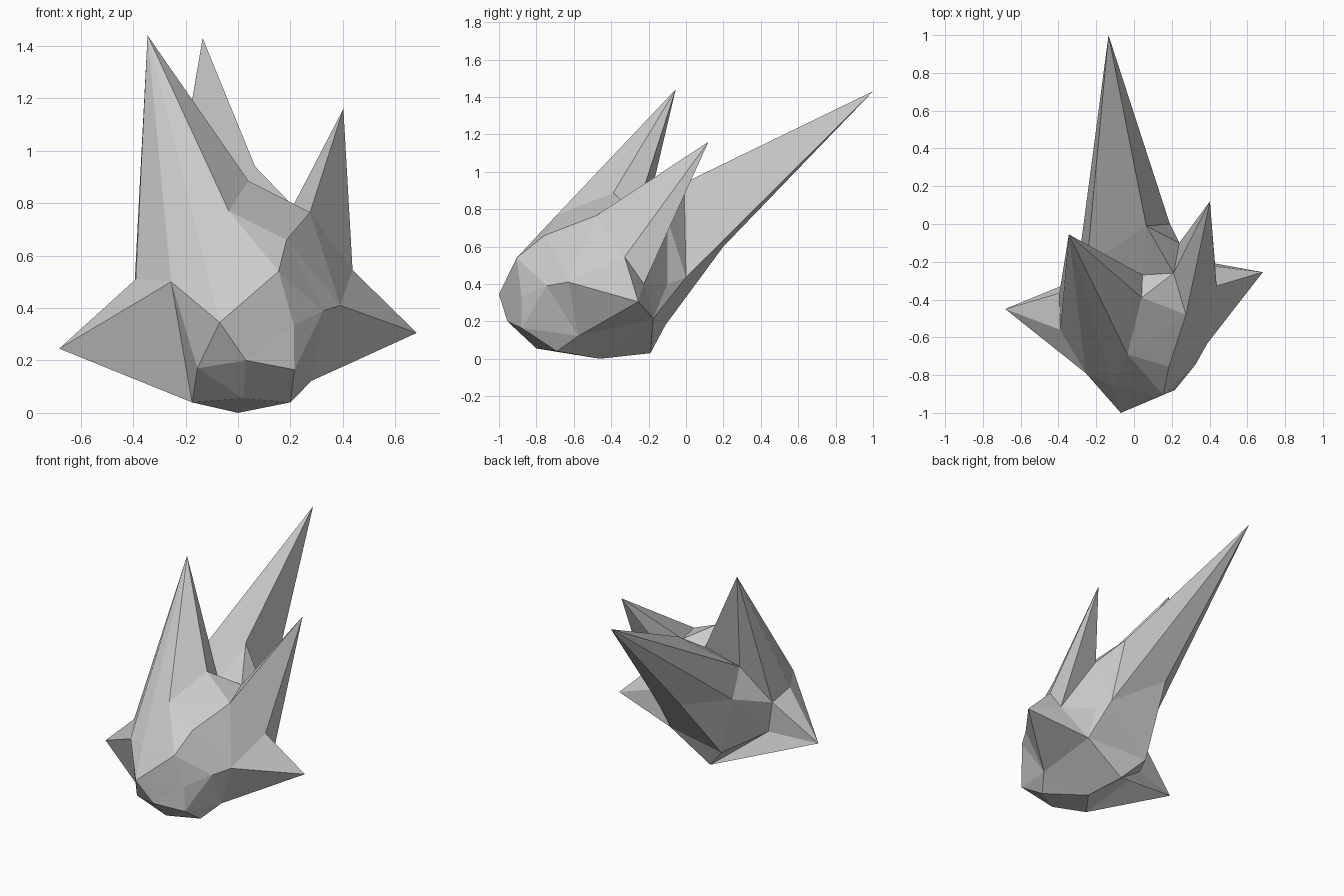
import bpy, bmesh
from mathutils import Vector

if "Cube" in bpy.data.objects:
    bpy.data.objects.remove(bpy.data.objects["Cube"])

# Corner points of the rough stone body
P = {
    # front
    "nose": (-.07, -1, .345), "brow_l": (-.115, -.86, .525), "brow_r": (.155, -.905, .54),
    "cheek_l": (-.255, -.79, .5), "cheek_r": (.213, -.88, .335), "chin": (.03, -.955, .2),
    "jaw_l": (-.155, -.865, .17), "jaw_r": (.215, -.88, .165),
    # top
    "crown_f": (-.035, -.69, .77), "crown_r": (.185, -.755, .66), "crown_m": (.04, -.39, .885),
    "shoulder_r": (.275, -.48, .765), "dip_l": (.045, -.27, .775), "dip_r": (.21, -.26, .79),
    "ridge_l": (.065, -.01, .94), "ridge_r": (.24, -.1, .75),
    # sides
    "side_l": (-.39, -.56, .51), "side_lb": (-.395, -.365, .48), "low_lb": (-.36, -.37, .27),
    "side_r1": (.325, -.745, .39), "side_r2": (.39, -.63, .41), "side_r3": (.437, -.328, .545),
    "side_r4": (.43, -.225, .4), "low_r": (.28, -.575, .122),
    # back
    "back_l1": (-.25, -.22, .74), "back_l2": (-.28, -.1, .57), "back_low": (-.19, -.11, .18),
    "back_r1": (.24, -.175, .215), "back_r2": (.19, 0, .435), "back_r3": (.24, -.1, .4),
    "back_m": (-.1, .2, .6),
    # underside
    "base_f": (.02, -.8, .055), "base_l": (-.175, -.69, .04), "base_r": (.2, -.69, .04),
    "base_m": (0, -.46, 0), "base_b": (-.05, -.19, .03),
}

# Spikes: tip position, body corners around its root, corners its fan should skip
SPIKES = [
    ((-.345, -.055, 1.44),
     "side_l cheek_l brow_l crown_f crown_m dip_l back_l1 side_lb", ""),
    ((-.135, 1, 1.43),
     "ridge_l ridge_r back_r2 back_m back_l2 back_l1", "ridge_r"),
    ((.402, .12, 1.16),
     "shoulder_r side_r3 side_r4 back_r3 ridge_r dip_r", "back_r3"),
    ((-.682, -.45, .245),
     "side_l cheek_l jaw_l base_l base_b back_low low_lb side_lb", "jaw_l back_low"),
    ((.682, -.255, .305),
     "side_r2 low_r base_b back_r1 side_r4 side_r3", ""),
]

# Wrap the corners: triangulate on a sphere, then move to true positions
bm = bmesh.new()
centre = Vector((0, -.45, .42))
corner = {}
for name, co in P.items():
    corner[name] = bm.verts.new((Vector(co) - centre).normalized())
bmesh.ops.convex_hull(bm, input=list(bm.verts))
for name, co in P.items():
    corner[name].co = co

# Replace each root patch by a fan of faces to the tip
for tip, names, skip in SPIKES:
    ring = {corner[n] for n in names.split()}
    patch = {f for f in bm.faces if all(v in ring for v in f.verts)}
    rim = [(l.vert, l.link_loop_next.vert) for f in patch for l in f.loops
           if any(g not in patch for g in l.edge.link_faces)]
    bmesh.ops.delete(bm, geom=list(patch), context='FACES')
    t = bm.verts.new(tip)
    for a, b in rim:
        bm.faces.new((a, b, t))
    # Turn the edge to a skipped corner so the root stays slim
    for name in skip.split():
        edge = bm.edges.get((t, corner[name]))
        if edge and len(edge.link_faces) == 2:
            bmesh.utils.edge_rotate(edge, False)

bmesh.ops.recalc_face_normals(bm, faces=list(bm.faces))
mesh = bpy.data.meshes.new("spiked_rock")
bm.to_mesh(mesh)
bm.free()
bpy.context.collection.objects.link(bpy.data.objects.new("spiked_rock", mesh))
